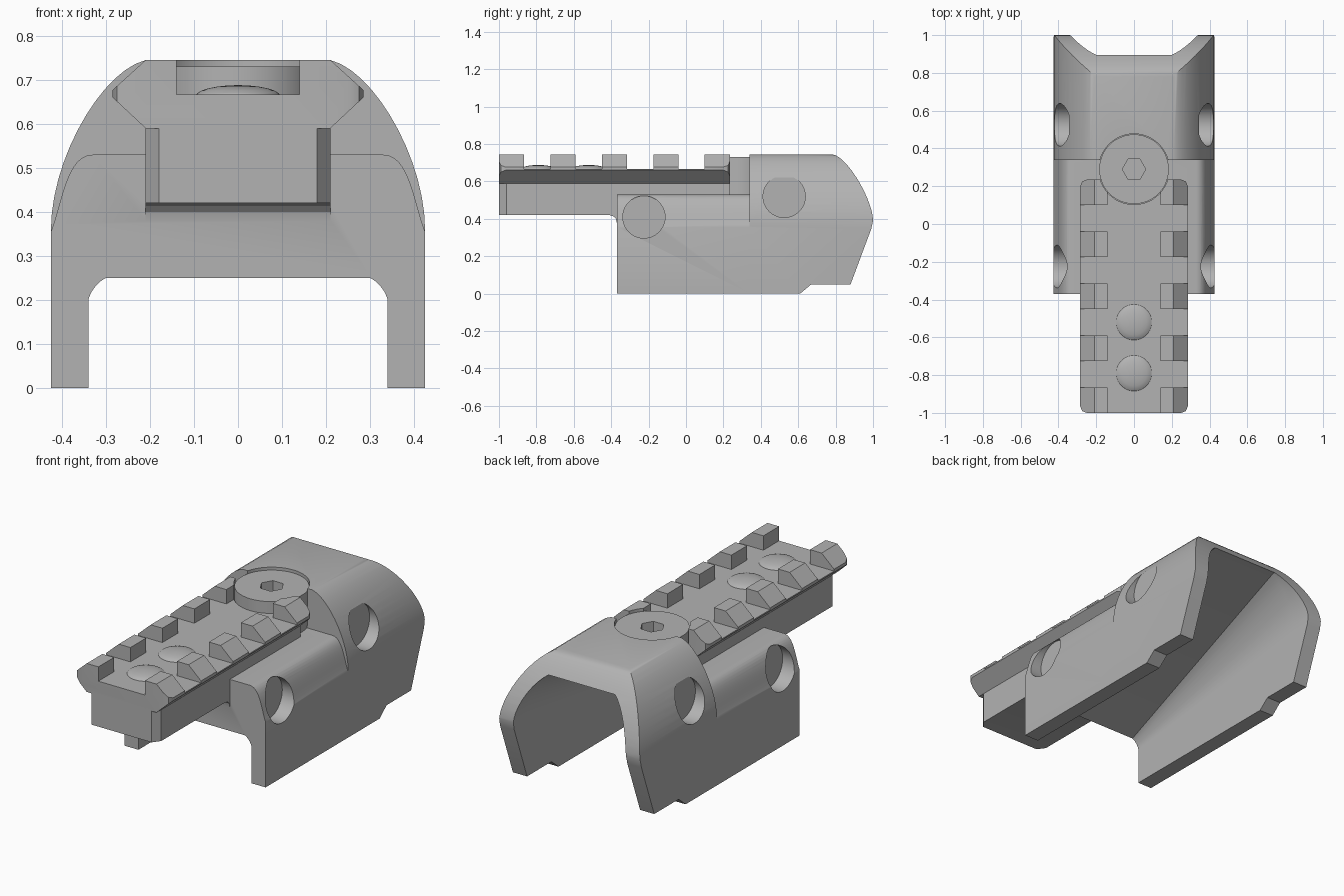
import bpy, bmesh
from math import sin, cos, pi, radians
from mathutils import Vector
from mathutils.geometry import interpolate_bezier

cube = bpy.data.objects.get("Cube")
if cube:
    bpy.data.objects.remove(cube, do_unlink=True)

grey = bpy.data.materials.new("matte_grey")
grey.use_nodes = True
grey.diffuse_color = (0.45, 0.45, 0.45, 1)
grey.node_tree.nodes["Principled BSDF"].inputs["Base Color"].default_value = grey.diffuse_color


def loft(name, rings):
    """Closed solid through a list of equal-length rings of 3D points."""
    bm = bmesh.new()
    rows = [[bm.verts.new(p) for p in ring] for ring in rings]
    n = len(rows[0])
    for a, b in zip(rows, rows[1:]):
        for i in range(n):
            j = (i + 1) % n
            bm.faces.new((a[i], a[j], b[j], b[i]))
    bm.faces.new(rows[0])
    bm.faces.new(rows[-1])
    bmesh.ops.recalc_face_normals(bm, faces=bm.faces)
    mesh = bpy.data.meshes.new(name)
    bm.to_mesh(mesh)
    bm.free()
    mesh.materials.append(grey)
    obj = bpy.data.objects.new(name, mesh)
    bpy.context.collection.objects.link(obj)
    return obj


def place(axis, p, d):
    return {"x": (d, p[0], p[1]), "y": (p[0], d, p[1]), "z": (p[0], p[1], d)}[axis]


def prism(name, pts, axis, lo, hi):
    return loft(name, [[place(axis, p, d) for p in pts] for d in (lo, hi)])


def ring(r, cx=0, cy=0, n=40):
    return [(cx + r * cos(2 * pi * i / n), cy + r * sin(2 * pi * i / n)) for i in range(n)]


def box(name, x, y, z):
    return prism(name, [(x[0], y[0]), (x[1], y[0]), (x[1], y[1]), (x[0], y[1])], "z", *z)


def curve(a, b, c, d, n=14):
    return [tuple(p)[:2] for p in interpolate_bezier(
        *[Vector((*q, 0)) for q in (a, b, c, d)], n)]


def mirror(half):
    return half + [(-x, y) for x, y in reversed(half)]


def boolean(obj, operation, *tools):
    for tool in tools:
        mod = obj.modifiers.new("cut", "BOOLEAN")
        mod.operation, mod.solver, mod.object = operation, "EXACT", tool
        deps = bpy.context.evaluated_depsgraph_get()
        mesh = bpy.data.meshes.new_from_object(obj.evaluated_get(deps))
        obj.modifiers.clear()
        obj.data = mesh
    for tool in tools:
        bpy.data.objects.remove(tool, do_unlink=True)


# Saddle body: low front section joined to the tall rear section
front_arc = curve((0.425, 0.355), (0.40, 0.42), (0.39, 0.53), (0.33, 0.53))
rear_arc = curve((0.425, 0.36), (0.425, 0.52), (0.31, 0.72), (0.21, 0.745))
body = prism("saddle_body", mirror([(0.425, -0.1)] + rear_arc), "y", 0.34, 1.2)
boolean(body, "UNION", prism("front", mirror([(0.425, -0.1)] + front_arc), "y", -0.6, 0.34))

# Side outline trims the nose, the back and the stepped bottom edge
outline = [(-0.37, 0), (0.61, 0), (0.67, 0.05), (0.88, 0.05), (0.99, 0.345)]
outline += curve((1.0, 0.39), (1.0, 0.5), (0.86, 0.74), (0.78, 0.745)) + [(0.7, 0.9), (-0.37, 0.9)]
boolean(body, "INTERSECT", prism("outline", outline, "x", -0.6, 0.6))

# Rail stem with chamfered front corners, and the fillet beneath it
stem_plan = mirror([(0.18, -1), (0.21, -0.96), (0.21, 0.235)])
fillet = [(-0.41, 0.43), (-0.41, 0.42), (-0.387, 0.413), (-0.375, 0.4), (-0.37, 0.38),
          (-0.3, 0.38), (-0.3, 0.43)]
boolean(body, "UNION",
        prism("stem", stem_plan, "z", 0.42, 0.6),
        prism("fillet", fillet, "x", -0.21, 0.21))

# Tapering hollow underneath
low = mirror([(0.34, -0.2)] + curve((0.34, 0.2), (0.335, 0.22), (0.32, 0.24), (0.3, 0.25), 10))
high = mirror([(0.34, -0.2)] + curve((0.34, 0.36), (0.34, 0.48), (0.27, 0.6), (0.2, 0.645), 10))
hollow = loft("hollow", [[place("y", p, y) for p in section]
                         for section, y in ((low, -0.6), (low, -0.37), (high, 0.88), (high, 1.2))])
boolean(body, "DIFFERENCE", hollow, prism("recess", ring(0.187, 0, 0.29, 48), "z", 0.54, 1))

# Round pockets in both flanks
for side in (-1, 1):
    for y, z in ((0.525, 0.52), (-0.225, 0.41)):
        boolean(body, "DIFFERENCE",
                prism("pocket", ring(0.113, y, z), "x", *sorted((side * 0.345, side * 0.6))))

# Toothed rail: flared section, trimmed corners, channel and cross slots
rail = prism("toothed_rail", mirror([(0.21, 0.59), (0.285, 0.66), (0.285, 0.677), (0.21, 0.745)]),
             "y", -1.1, 0.4)
plan = mirror([(0.25, -1), (0.275, -0.99), (0.285, -0.965),
               (0.285, 0.2), (0.275, 0.225), (0.25, 0.235)])
boolean(rail, "INTERSECT", prism("plan", plan, "z", 0.5, 0.9))
boolean(rail, "DIFFERENCE",
        box("channel", (-0.14, 0.14), (-1.2, 0.5), (0.667, 0.9)),
        prism("screw_seat", ring(0.187, 0, 0.29, 48), "z", 0.55, 0.9))
for i in range(4):
    y = -0.865 + i * 0.275
    boolean(rail, "DIFFERENCE", box("slot", (-0.5, 0.5), (y, y + 0.14), (0.667, 0.9)))

# Clamp screw with hexagonal socket
screw = prism("clamp_screw", ring(0.184, 0, 0.29, 48), "z", 0.53, 0.73)
boolean(screw, "DIFFERENCE", prism("socket", ring(0.062, 0, 0.29, 6), "z", 0.67, 0.8))

# Shallow domed rivets in the channel
domes = []
for name, y in (("front_rivet", -0.79), ("rear_rivet", -0.52)):
    angles = [radians(a) for a in (0, 15, 30, 45, 60, 75, 87)]
    domes.append(loft(name, [[(px, py, 0.663 + 0.025 * sin(a)) for px, py in ring(0.096 * cos(a), 0, y)]
                             for a in angles]))

# Smooth curved surfaces, keep edges crisp
bpy.ops.object.select_all(action="DESELECT")
for obj in [body, rail, screw] + domes:
    obj.select_set(True)
    bpy.context.view_layer.objects.active = obj
bpy.ops.object.shade_smooth_by_angle(angle=radians(28))
